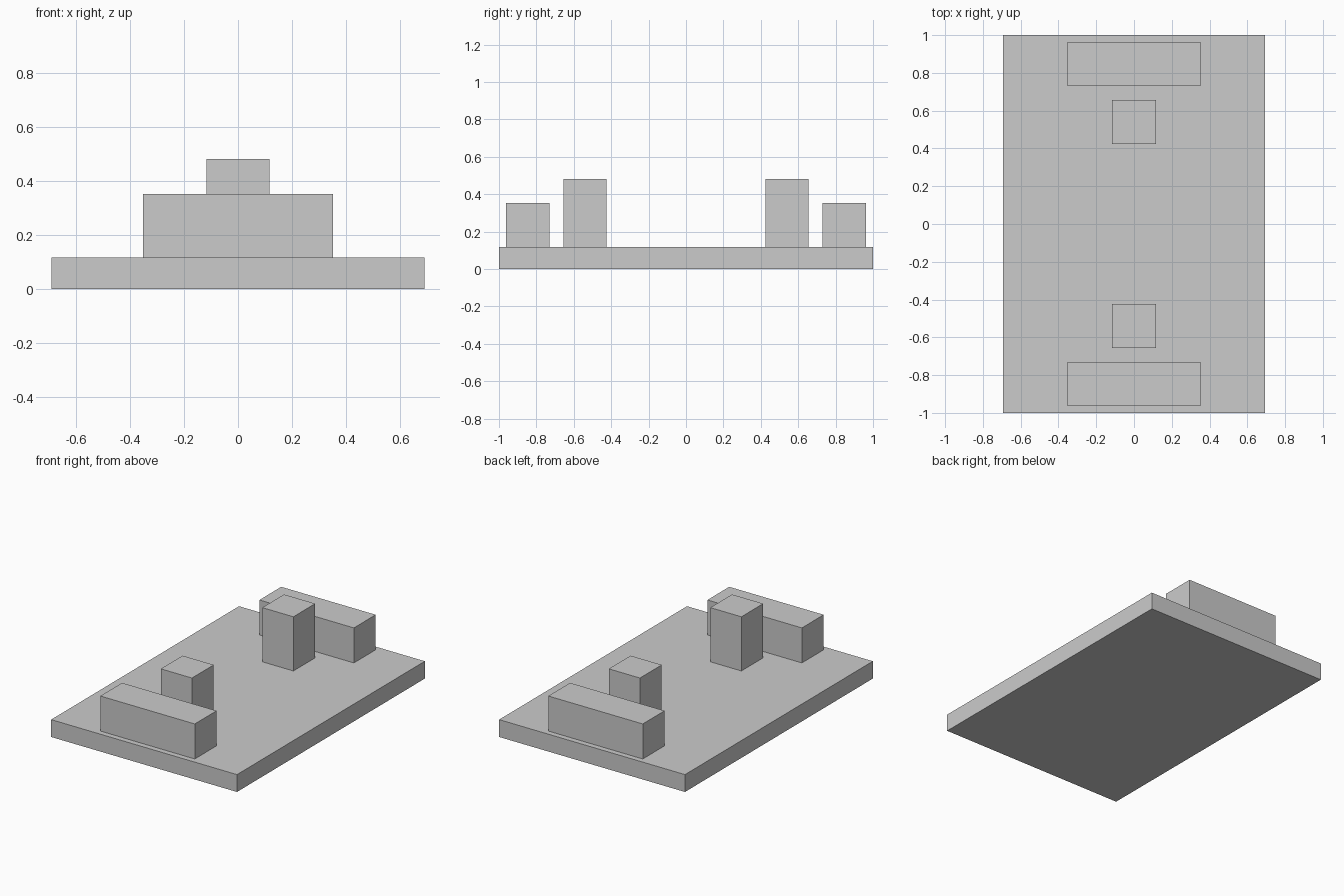
import bpy

old = bpy.data.objects.get("Cube")
if old:
    bpy.data.objects.remove(old, do_unlink=True)

# Single plain grey
grey = bpy.data.materials.new("plain grey")
grey.use_nodes = True
colour = (0.6, 0.6, 0.6, 1)
grey.diffuse_color = colour
grey.node_tree.nodes["Principled BSDF"].inputs["Base Color"].default_value = colour


def box(name, size, y, bottom):
    """Flat-shaded box centred on x = 0, resting at the given height."""
    bpy.ops.mesh.primitive_cube_add(size=1, location=(0, y, bottom + size[2] / 2))
    obj = bpy.context.object
    obj.name = name
    obj.scale = size
    bpy.ops.object.transform_apply(location=False, rotation=False, scale=True)
    obj.data.materials.append(grey)
    return obj


# Base slab
slab_top = 0.117
box("base_slab", (1.385, 2, slab_top), 0, 0)

# A low wide block and a taller square post at each end
for side, sign in (("front", -1), ("back", 1)):
    box(side + "_wide_block", (0.704, 0.232, 0.236), sign * 0.847, slab_top)
    box(side + "_square_post", (0.232, 0.232, 0.365), sign * 0.54, slab_top)
